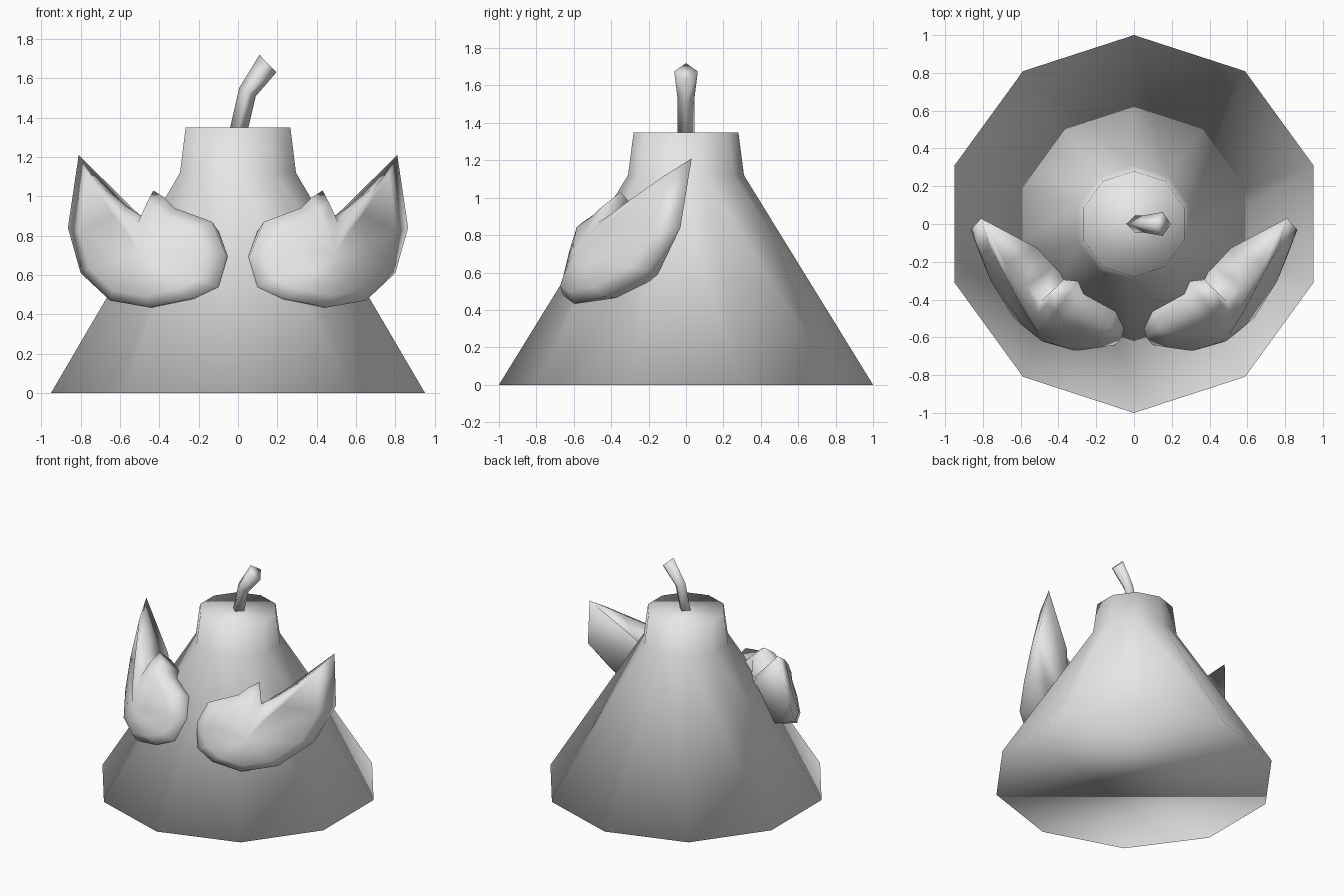
import bpy
import bmesh
import math
from mathutils import Vector

cube = bpy.data.objects.get("Cube")
if cube:
    bpy.data.objects.remove(cube)

# One plain colour for everything
GREY = (0.8, 0.8, 0.8, 1)
grey = bpy.data.materials.new("light_grey")
grey.use_nodes = True
grey.diffuse_color = GREY
grey.node_tree.nodes["Principled BSDF"].inputs["Base Color"].default_value = GREY


def bridge(bm, lower, upper):
    """Join two closed loops of equal length with quads."""
    n = len(lower)
    for i in range(n):
        j = (i + 1) % n
        bm.faces.new((lower[i], lower[j], upper[j], upper[i]))


def fan(bm, loop, point):
    """Close a loop with triangles to a middle point."""
    mid = bm.verts.new(point)
    for i, v in enumerate(loop):
        bm.faces.new((v, loop[(i + 1) % len(loop)], mid))


def finish(bm, name):
    bmesh.ops.remove_doubles(bm, verts=bm.verts, dist=0.0005)
    bmesh.ops.recalc_face_normals(bm, faces=bm.faces)
    mesh = bpy.data.meshes.new(name)
    bm.to_mesh(mesh)
    bm.free()
    mesh.materials.append(grey)
    mesh.shade_smooth()
    obj = bpy.data.objects.new(name, mesh)
    bpy.context.collection.objects.link(obj)
    return obj


# Body: ten-sided cone with a short collar, closed at both ends
SIDES = 10
bm = bmesh.new()
rings = []
for radius, z in ((1.0, 0.0), (0.31, 1.12), (0.28, 1.35)):
    rings.append([bm.verts.new((radius * math.sin(math.tau * k / SIDES),
                                radius * math.cos(math.tau * k / SIDES), z))
                  for k in range(SIDES)])
for a, b in zip(rings, rings[1:]):
    bridge(bm, a, b)
bm.faces.new(rings[0])
bm.faces.new(rings[-1])
finish(bm, "cone_body")

# Stem: bent four-sided stalk; each section is centre x, centre z, tilt, radii
bm = bmesh.new()
rings = []
for x, z, tilt, across, deep in ((-0.005, 1.30, 10, 0.045, 0.045),
                                 (0.048, 1.53, 26, 0.047, 0.045),
                                 (0.152, 1.675, 46, 0.062, 0.063)):
    t = math.radians(tilt)
    side = Vector((math.cos(t), 0, -math.sin(t))) * across
    back = Vector((0, deep, 0))
    centre = Vector((x, 0, z))
    rings.append([bm.verts.new(centre + d) for d in (side, back, -side, -back)])
for a, b in zip(rings, rings[1:]):
    bridge(bm, a, b)
bm.faces.new(rings[0])
bm.faces.new(rings[-1])
finish(bm, "bent_stem")

# Arm outline: x, y, z and how far the back is pushed in at that point
OUTLINE = (
    (0.81, 0.03, 1.21, 0.0),
    (0.68, -0.21, 1.04, 1.0),
    (0.57, -0.33, 0.95, 1.0),
    (0.49, -0.41, 0.90, 1.0),
    (0.43, -0.35, 1.03, 0.5),
    (0.37, -0.40, 0.99, 0.8),
    (0.32, -0.45, 0.94, 1.0),
    (0.13, -0.55, 0.87, 0.8),
    (0.065, -0.60, 0.71, 0.8),
    (0.10, -0.64, 0.54, 0.8),
    (0.24, -0.66, 0.48, 1.0),
    (0.45, -0.60, 0.435, 1.0),
    (0.65, -0.44, 0.47, 1.0),
    (0.80, -0.20, 0.61, 0.6),
    (0.865, -0.03, 0.84, 0.0),
)
CENTRE = Vector((0.45, -0.55, 0.68))
OUT = Vector((0.6, -0.75, 0.25)).normalized()


def build_arm(name, side):
    """Puffed, pointed arm lying against the cone."""
    bm = bmesh.new()

    def place(p):
        return (p.x * side, p.y, p.z)

    edge, front, inner, back = [], [], [], []
    for x, y, z, depth in OUTLINE:
        p = Vector((x, y, z))
        edge.append(bm.verts.new(place(p)))
        front.append(bm.verts.new(place(p.lerp(CENTRE, 0.2) + OUT * 0.045)))
        inner.append(bm.verts.new(place(p.lerp(CENTRE, 0.6) + OUT * 0.065)))
        back.append(bm.verts.new(place(p.lerp(CENTRE, 0.2 * depth) - OUT * 0.2 * depth)))
    bridge(bm, edge, front)
    bridge(bm, front, inner)
    fan(bm, inner, place(CENTRE + OUT * 0.07))
    bridge(bm, back, edge)
    fan(bm, back, place(CENTRE - OUT * 0.25))
    finish(bm, name)


build_arm("left_arm", 1)
build_arm("right_arm", -1)
